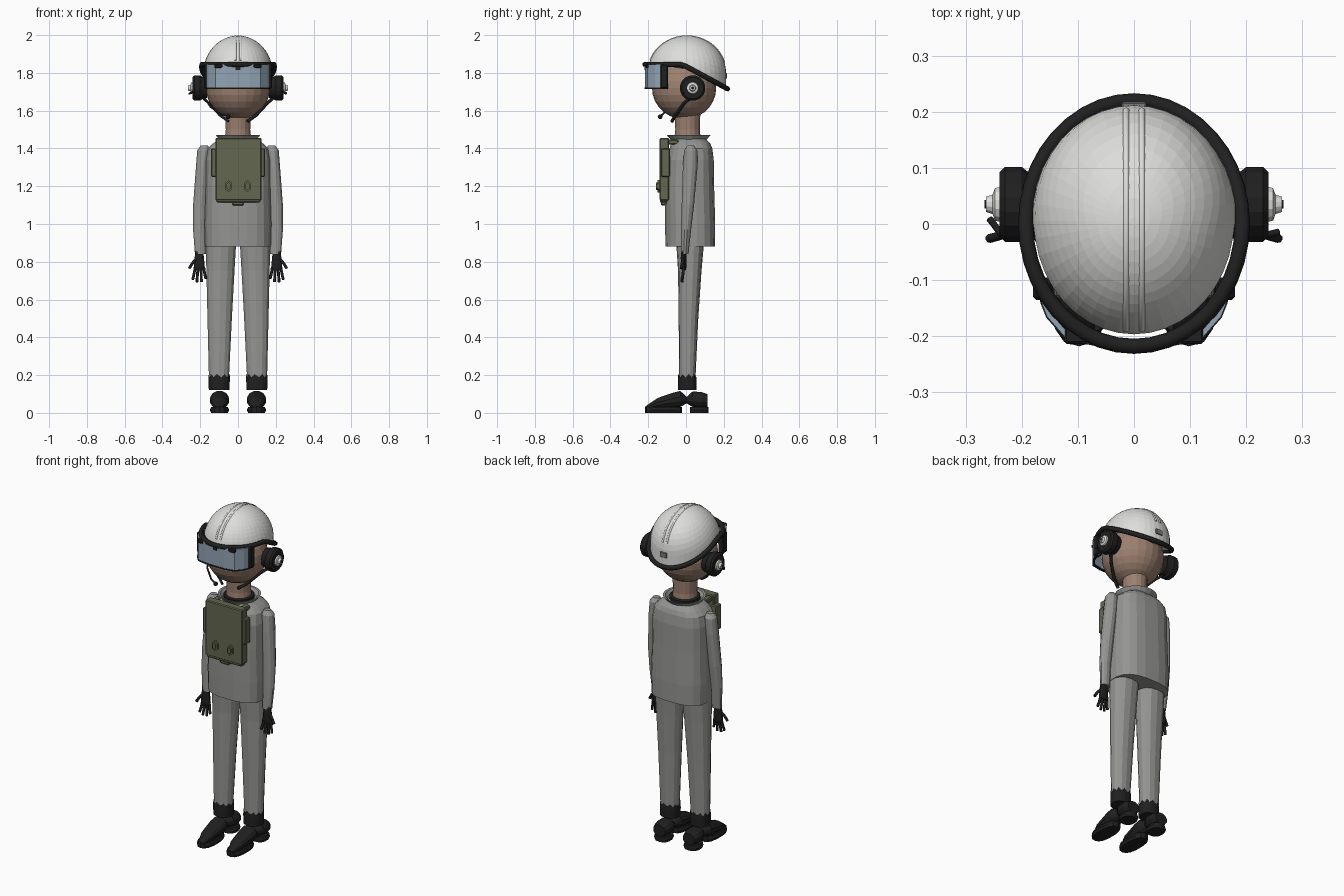
import bpy, bmesh, math
from mathutils import Vector

cube = bpy.data.objects.get("Cube")
if cube:
    bpy.data.objects.remove(cube, do_unlink=True)


def material(name, r, g, b):
    m = bpy.data.materials.new(name)
    m.use_nodes = True
    m.diffuse_color = (r, g, b, 1)
    m.node_tree.nodes["Principled BSDF"].inputs["Base Color"].default_value = (r, g, b, 1)
    return m


SUIT = material("suit grey", .30, .30, .29)
WHITE = material("helmet white", .72, .72, .70)
BLACK = material("black rubber", .014, .014, .015)
SKIN = material("skin brown", .33, .215, .16)
GLASS = material("visor blue", .29, .37, .46)
OLIVE = material("vest olive", .125, .135, .08)
VENT = material("vent grey", .2, .2, .2)


def finish(name, bm, mat, smooth=False):
    bmesh.ops.recalc_face_normals(bm, faces=bm.faces)
    mesh = bpy.data.meshes.new(name)
    bm.to_mesh(mesh)
    bm.free()
    mesh.materials.append(mat)
    ob = bpy.data.objects.new(name, mesh)
    bpy.context.collection.objects.link(ob)
    for p in mesh.polygons:
        p.use_smooth = smooth
    return ob


def ring(c, a, b, axis="z", n=16, power=1.0):
    """Superelliptic ring of points around an axis; power below 1 is boxier."""
    pts = []
    for i in range(n):
        t = 2 * math.pi * (i + .5) / n
        u = a * math.copysign(abs(math.cos(t)) ** power, math.cos(t))
        v = b * math.copysign(abs(math.sin(t)) ** power, math.sin(t))
        off = {"z": (u, v, 0), "y": (u, 0, v), "x": (0, u, v)}[axis]
        pts.append(Vector(c) + Vector(off))
    return pts


def loft(name, rings, mat, caps=True):
    bm = bmesh.new()
    rows = [[bm.verts.new(p) for p in r] for r in rings]
    n = len(rows[0])
    for lo, hi in zip(rows, rows[1:]):
        for i in range(n):
            bm.faces.new((lo[i], lo[(i + 1) % n], hi[(i + 1) % n], hi[i]))
    if caps:
        bm.faces.new(rows[0])
        bm.faces.new(rows[-1])
    return finish(name, bm, mat)


def box(name, x, y, z, mat, bevel=.005):
    bm = bmesh.new()
    bmesh.ops.create_cube(bm, size=1)
    for v in bm.verts:
        v.co = [lo + (k + .5) * (hi - lo) for k, (lo, hi) in zip(v.co, (x, y, z))]
    if bevel:
        bmesh.ops.bevel(bm, geom=bm.edges[:], offset=bevel, segments=1, affect="EDGES")
    return finish(name, bm, mat)


def tube(name, pts, radius, mat, closed=False):
    cu = bpy.data.curves.new(name, "CURVE")
    cu.dimensions = "3D"
    cu.bevel_depth, cu.bevel_resolution, cu.use_fill_caps = radius, 2, True
    sp = cu.splines.new("POLY")
    sp.points.add(len(pts) - 1)
    for q, p in zip(sp.points, pts):
        q.co = (*p, 1)
    sp.use_cyclic_u = closed
    cu.materials.append(mat)
    ob = bpy.data.objects.new(name, cu)
    bpy.context.collection.objects.link(ob)
    return ob


# Head and neck
bm = bmesh.new()
bmesh.ops.create_uvsphere(bm, u_segments=24, v_segments=14, radius=1)
for v in bm.verts:
    v.co = (v.co.x * .17, v.co.y * .17 - .01, v.co.z * .165 + 1.72)
finish("head", bm, SKIN)
loft("neck", [ring((0, .008, z), r, r) for z, r in ((1.42, .075), (1.5, .066), (1.6, .07))], SKIN)


# Helmet dome, level over the brow and sloping down to the nape
def rim_z(y):
    return 1.845 - max(0, y + .02) * .54


N = 40
rings = []
for k in range(13):
    row = []
    for i in range(N):
        a = 2 * math.pi * i / N
        low = math.asin(max(-.9, (rim_z(.21 * math.sin(a)) - 1.8) / .197))
        e = low + (math.radians(88) - low) * k / 12
        c = math.cos(max(0, e))
        row.append((.183 * c * math.cos(a), .005 + .207 * c * math.sin(a), 1.8 + .197 * math.sin(e)))
    rings.append(row)
loft("helmet", rings, WHITE)
rim = []
for i in range(N):
    a = 2 * math.pi * i / N
    y = .001 + .219 * math.sin(a)
    rim.append((.193 * math.cos(a), y, rim_z(y)))
tube("helmet_rim", rim, .0135, BLACK, True)
for s, side in ((-1, "right"), (1, "left")):
    arc = [math.radians(d) for d in range(20, 166, 8)]
    tube(side + "_helmet_ridge", [(s * .014, .005 - .205 * math.cos(t), 1.8 + .193 * math.sin(t))
                                  for t in arc], .006, WHITE)
box("helmet_vent", (-.022, .022), (.205, .217), (1.77, 1.8), VENT, .002)

# Wraparound visor with side clamps and lower edge
path = [(-.172, -.10), (-.165, -.14), (-.155, -.165), (-.12, -.205), (-.06, -.217)]
path += [(-x, y) for x, y in reversed(path)]


def band(name, pts, z0, z1, thick, mat):
    return loft(name, [[(x * a, y * a, z) for a, z in
                        ((1, z0), (1, z1), (1 - thick, z1), (1 - thick, z0))] for x, y in pts], mat)


band("visor", path, 1.72, 1.845, .04, GLASS)
band("visor_lower_edge", [(x * 1.01, y * 1.01) for x, y in path], 1.714, 1.722, .06, BLACK)
box("visor_notch", (-.012, .012), (-.221, -.213), (1.815, 1.835), BLACK, 0)

for s, side in ((-1, "right"), (1, "left")):
    box(side + "_visor_clamp", sorted((s * .145, s * .18)), (-.135, -.095), (1.72, 1.845), BLACK)
    box(side + "_visor_hinge", sorted((s * .08, s * .125)), (-.214, -.18), (1.825, 1.848), BLACK)

    # Ear cups
    cup = ((.165, .055), (.19, .06), (.2, .068), (.23, .068), (.24, .058))
    loft(side + "_ear_cup", [ring((s * x, .035, 1.72), r, r, "x", 16) for x, r in cup], BLACK)
    hub = ((.235, .033), (.248, .03), (.252, .018), (.264, .014))
    loft(side + "_ear_hub", [ring((s * x, .035, 1.72), r, r, "x", 12) for x, r in hub], WHITE)
    loft(side + "_ear_knob", [ring((s * x, .035, 1.72), .008, .008, "x", 8) for x in (.26, .266)], BLACK)
    tube(side + "_ear_lever", [(s * .235, -.02, 1.70), (s * .258, -.012 - s * .012 + .01, 1.69)], .006, BLACK)

    # Sleeves
    arm = ((1.415, .178, .025, .02, .018), (1.39, .182, .025, .035, .036), (1.3, .19, .022, .034, .04),
           (1.1, .202, .01, .037, .034), (.97, .205, .0, .034, .028), (.84, .199, -.007, .03, .021))
    loft(side + "_sleeve", [ring((s * x, y, z), a, b, "z", 12) for z, x, y, a, b in arm], SUIT)

    # Gloves
    palm = ((.86, .022, .014), (.82, .026, .016), (.77, .031, .014), (.755, .026, .01))
    loft(side + "_glove", [ring((s * .205, -.012, z), a, b, "z", 10) for z, a, b in palm], BLACK)
    for f, (x0, x1, z1) in enumerate(((.182, .17, .71), (.197, .193, .693), (.211, .218, .692), (.226, .24, .705))):
        tube(f"{side}_finger_{f + 1}", [(s * x0, -.012, .775), (s * (x0 + x1) / 2, -.016, .735),
                                        (s * x1, -.022, z1)], .0075, BLACK)
    tube(side + "_thumb", [(s * .222, -.014, .815), (s * .243, -.022, .79), (s * .258, -.026, .765)], .008, BLACK)

    # Trouser legs
    leg = ((.92, .09, .022, .083, .075), (.75, .093, .02, .076, .062),
           (.5, .097, .013, .066, .052), (.18, .101, .007, .054, .043))
    loft(side + "_trouser_leg", [ring((s * x, y, z), a, b, "z", 14, .85) for z, x, y, a, b in leg], SUIT)

    # Boot cuffs with a ragged upper edge
    cuff = [ring((s * .1, .006, z), a, b, "z", 20, .85)
            for z, a, b in ((.12, .055, .05), (.165, .057, .05), (.188, .057, .048))]
    for p in cuff[-1][::2]:
        p.z += .018
    loft(side + "_boot_cuff", cuff, BLACK)

    # Boots: pointed toe, pinched instep, rounded heel
    foot = ((-.215, .016, .015, .035), (-.15, .042, .015, .08), (-.07, .052, .022, .108),
            (-.03, .05, .03, .118), (.003, .026, .05, .085), (.035, .048, .03, .115),
            (.08, .052, .025, .112), (.115, .04, .03, .1))
    loft(side + "_boot", [ring((s * .098, y, (lo + hi) / 2), w, (hi - lo) / 2, "y", 12)
                          for y, w, lo, hi in foot], BLACK)
    for part, y0, y1, b in (("toe", -.218, -.02, .052), ("heel", .02, .118, .052)):
        c = (s * .098, (y0 + y1) / 2)
        loft(f"{side}_{part}_sole", [ring((*c, z), w, (y1 - y0) / 2, "z", 14, .8)
                                     for z, w in ((0, .045), (.015, b), (.032, .045))], BLACK)

# Chin strap and microphone boom
tube("chin_strap", [(.19, .03, 1.67), (.155, -.01, 1.64), (.095, -.055, 1.575), (.05, -.075, 1.543)], .009, BLACK)
tube("rear_chin_strap", [(-.19, .03, 1.67), (-.155, -.01, 1.64), (-.095, -.055, 1.575), (-.05, -.075, 1.543)], .007, BLACK)
tube("microphone_boom", [(-.18, -.01, 1.67), (-.145, -.085, 1.62), (-.09, -.125, 1.58), (-.055, -.137, 1.57)], .005, BLACK)
bm = bmesh.new()
bmesh.ops.create_icosphere(bm, subdivisions=2, radius=.013)
bmesh.ops.translate(bm, verts=bm.verts, vec=(-.053, -.137, 1.568))
finish("microphone", bm, BLACK)

# Jacket and collar
body = ((.88, .175, -.11, .155), (1.0, .178, -.112, .156), (1.2, .172, -.113, .15), (1.34, .17, -.105, .148),
        (1.40, .16, -.088, .14), (1.425, .135, -.08, .13), (1.45, .1, -.068, .105))
loft("jacket", [ring((0, (f + b) / 2, z), w, (b - f) / 2, "z", 20, .72) for z, w, f, b in body], SUIT)
collar = ((1.42, .1, .09), (1.445, .1, .095), (1.47, .118, .117), (1.468, .106, .106), (1.44, .082, .08))
loft("collar", [ring((0, .014, z), a, b, "z", 20) for z, a, b in collar], SUIT, False)
loft("neck_seal", [ring((0, .01, z), r, r, "z", 20) for z, r in ((1.43, .085), (1.466, .084), (1.47, .076))], BLACK)

# Survival vest
box("vest_panel", (-.12, .125), (-.14, -.09), (1.125, 1.455), OLIVE)
box("vest_side_pockets", (-.143, .143), (-.132, -.085), (1.25, 1.40), OLIVE)
box("vest_lower_panel", (-.115, .118), (-.137, -.1), (1.113, 1.2), OLIVE)
box("vest_tab", (-.03, .03), (-.132, -.1), (1.097, 1.13), OLIVE)
for s, side in ((-1, "right"), (1, "left")):
    box(side + "_vest_strap", sorted((s * .075, s * .11)), (-.12, -.04), (1.42, 1.447), OLIVE)
    loft(side + "_vest_toggle", [ring((s * .05, y, 1.2), .021, .032, "y", 6) for y in (-.138, -.15)], OLIVE)
    loft(side + "_vest_stud", [ring((s * .05, y, 1.2), .012, .02, "y", 6) for y in (-.148, -.158)], OLIVE)
